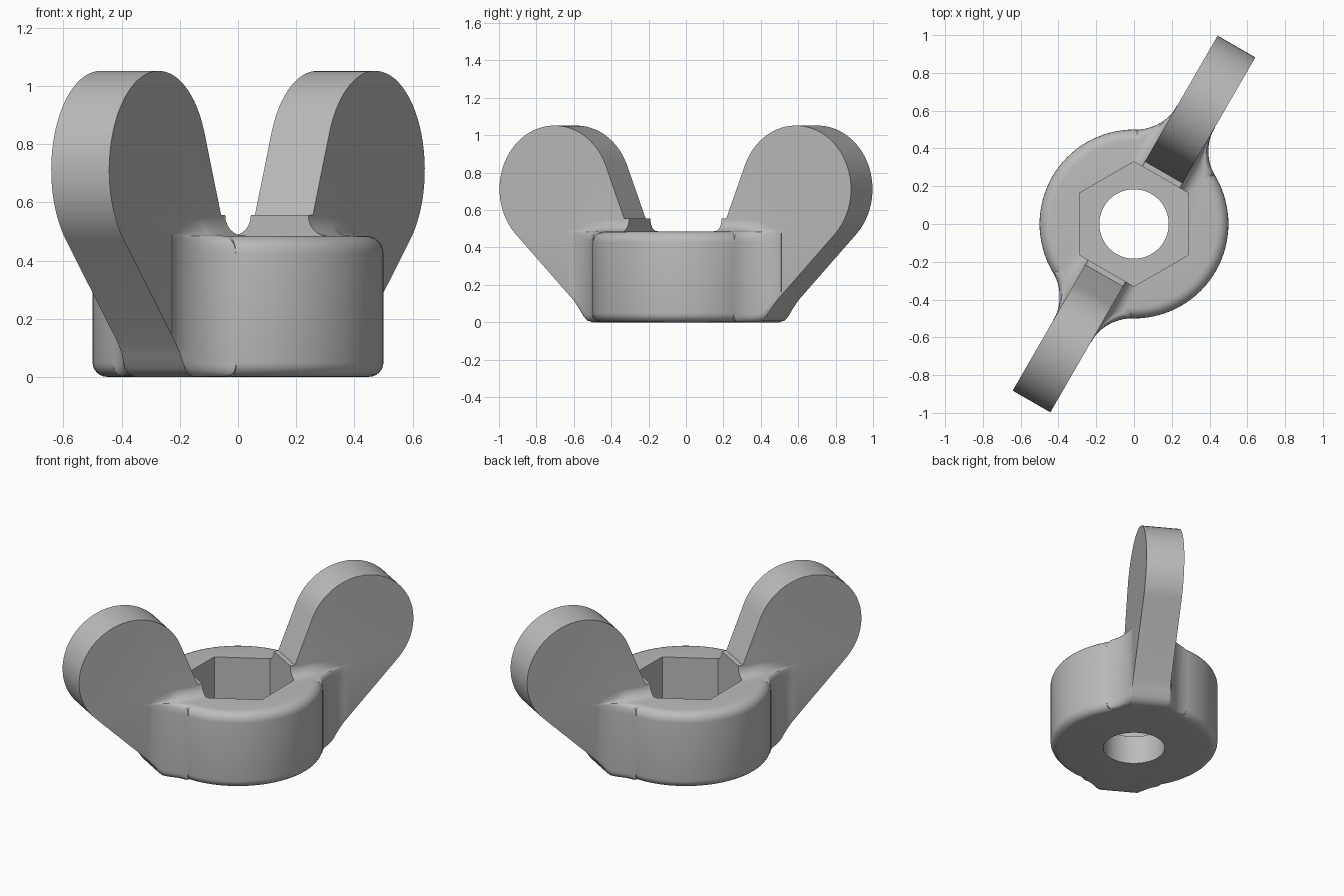
import bpy, bmesh, math
from mathutils import Matrix, Vector

if "Cube" in bpy.data.objects:
    bpy.data.objects.remove(bpy.data.objects["Cube"])

HUB_R, HUB_H, HALF, FILLET = 0.5, 0.485, 0.115, 0.25
WING_ANGLE = math.radians(60)

metal = bpy.data.materials.new("grey metal")
metal.use_nodes = True
grey = (0.5, 0.5, 0.5, 1)
metal.diffuse_color = grey
metal.node_tree.nodes["Principled BSDF"].inputs["Base Color"].default_value = grey


def arc(cx, cy, rx, ry, a0, a1, n):
    steps = [math.radians(a0 + (a1 - a0) * i / n) for i in range(n + 1)]
    return [(cx + rx * math.cos(a), cy + ry * math.sin(a)) for a in steps]


def loft(name, sections, turn=0.0):
    """Closed solid through a row of matching closed sections."""
    bm = bmesh.new()
    rings = [[bm.verts.new(p) for p in s] for s in sections]
    for a, b in zip(rings, rings[1:]):
        for i in range(len(a)):
            j = (i + 1) % len(a)
            bm.faces.new((a[i], a[j], b[j], b[i]))
    bm.faces.new(rings[0])
    bm.faces.new(rings[-1])
    bm.transform(Matrix.Rotation(turn, 4, "Z"))
    bmesh.ops.recalc_face_normals(bm, faces=bm.faces)
    mesh = bpy.data.meshes.new(name)
    bm.to_mesh(mesh)
    bm.free()
    mesh.materials.append(metal)
    ob = bpy.data.objects.new(name, mesh)
    bpy.context.collection.objects.link(ob)
    return ob


def prism(name, radius, sides, z0, z1, start=0.0):
    ring = arc(0, 0, radius, radius, start, start + 360, sides)[:-1]
    return loft(name, [[(x, y, z) for x, y in ring] for z in (z0, z1)])


def combine(target, tool, operation):
    mod = target.modifiers.new("join", "BOOLEAN")
    mod.operation, mod.solver, mod.object = operation, "EXACT", tool
    bpy.context.view_layer.objects.active = target
    bpy.ops.object.modifier_apply(modifier=mod.name)
    bpy.data.objects.remove(tool)


# Round hub with softened rims
rim = (arc(HUB_R - 0.05, 0.05, 0.05, 0.05, -90, 0, 6)
       + arc(HUB_R - 0.06, HUB_H - 0.06, 0.06, 0.06, 0, 90, 6))
hub = loft("wing_nut_body", [[(x, y, z) for x, y in arc(0, 0, r, r, 0, 360, 96)[:-1]]
                             for r, z in rim])

# Wing outline: round lobe, straight flanks, curved foot
outline = arc(0.745, 0.712, 0.34, 0.34, -44, 156.5, 40)
outline += [(0.287, 0.485), (0.27, 0.45), (0.27, 0.0)]
foot = [(0.51, 0.0), (0.54, 0.008), (0.565, 0.03), (0.59, 0.068), (0.63, 0.12)]
outline += foot


def foot_height(s):
    for (s0, z0), (s1, z1) in zip(foot, foot[1:]):
        if s0 <= s <= s1:
            return z0 + (z1 - z0) * (s - s0) / (s1 - s0)
    return 0.0 if s < foot[0][0] else foot[-1][1] + (s - foot[-1][0])


# Neck blends the wing into the hub, with plan fillets and a raised top fillet
centre_t = HALF + FILLET
centre_s = math.sqrt((HUB_R + FILLET) ** 2 - centre_t ** 2)
touch_s = centre_s * HUB_R / (HUB_R + FILLET)


def neck_section(s):
    t = centre_t - math.sqrt(max(0, FILLET ** 2 - (centre_s - max(s, touch_s)) ** 2))
    t = max(t, HALF + 0.002)
    low, top, inner = foot_height(s) + 0.001, HUB_H + 0.001, HALF - 0.001
    shrink = min(1.0, (t - inner) / 0.13)
    r_out, r_in, r_low = 0.06 * shrink, 0.07 * shrink, min(0.04, t - inner)
    half = arc(t - r_low, low + 0.04, r_low, 0.04, -90, 0, 5)
    half += arc(t - r_out, top - 0.06, r_out, 0.06, 0, 90, 6)
    half += arc(inner + r_in, top + 0.07, r_in, 0.07, -91, -180, 6)
    return [(s, y, z) for y, z in half] + [(s, -y, z) for y, z in reversed(half)]


stations = [0.275, 0.35] + [touch_s + (centre_s - touch_s) * i / 20 for i in range(21)]
for side in range(2):
    turn = WING_ANGLE + side * math.pi
    wing = loft("wing", [[(s, t, z) for s, z in outline] for t in (-HALF, HALF)], turn)
    neck = loft("wing_neck", [neck_section(s) for s in stations], turn)
    combine(hub, neck, "UNION")
    combine(hub, wing, "UNION")

# Hexagonal nut pocket and bolt hole
combine(hub, prism("hex_pocket", 0.33, 6, 0.185, 1.5, 30), "DIFFERENCE")
combine(hub, prism("bolt_hole", 0.184, 64, -0.5, 1.5), "DIFFERENCE")

# Smooth curved surfaces, keep the crisp edges
bpy.ops.object.select_all(action="DESELECT")
hub.select_set(True)
bpy.context.view_layer.objects.active = hub
bpy.ops.object.shade_smooth_by_angle(angle=math.radians(30))
